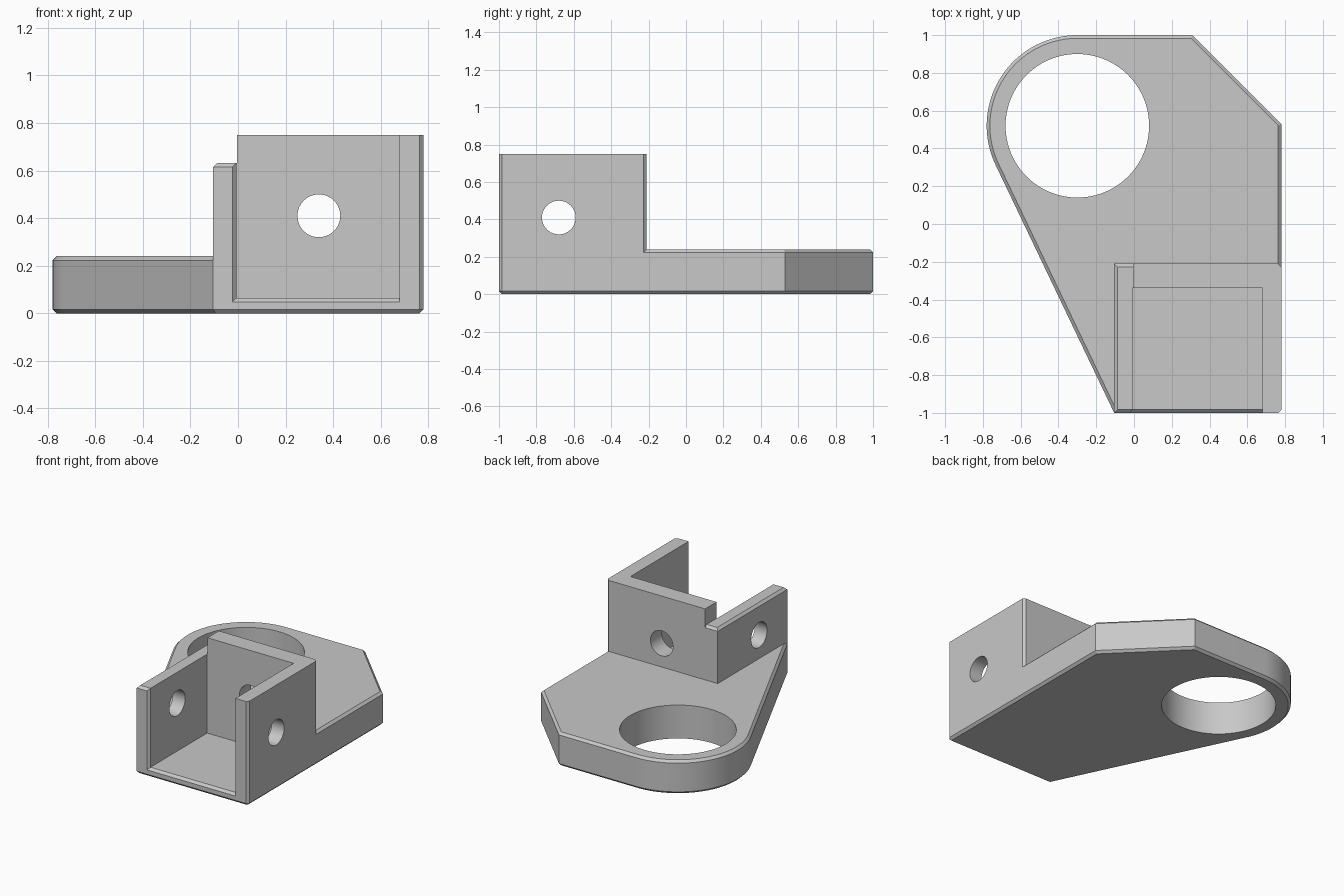
import bpy, bmesh
from math import sin, cos, acos, atan2, hypot, pi
from mathutils import Matrix, Vector

if "Cube" in bpy.data.objects:
    bpy.data.objects.remove(bpy.data.objects["Cube"], do_unlink=True)

grey = bpy.data.materials.new("plain grey")
grey.use_nodes = True
grey.diffuse_color = (0.58, 0.58, 0.58, 1)
grey.node_tree.nodes["Principled BSDF"].inputs["Base Color"].default_value = grey.diffuse_color

CH = 0.017                                 # chamfer size
LEFT, RIGHT, FRONT, BACK, TOP = -0.105, 0.78, -1.0, -0.21, 0.75
PLATE_TOP, SEAM = 0.24, 0.1


def finish(bm, name):
    bmesh.ops.recalc_face_normals(bm, faces=bm.faces)
    mesh = bpy.data.meshes.new(name)
    bm.to_mesh(mesh)
    bm.free()
    mesh.materials.append(grey)
    obj = bpy.data.objects.new(name, mesh)
    bpy.context.collection.objects.link(obj)
    return obj


def prism(name, outline, z0, z1, chamfer_rule=None):
    """Extrude an outline upward, then chamfer the edges picked by the rule."""
    bm = bmesh.new()
    face = bm.faces.new([bm.verts.new((x, y, z0)) for x, y in outline])
    side = bmesh.ops.extrude_face_region(bm, geom=[face])["geom"]
    for v in side:
        if isinstance(v, bmesh.types.BMVert):
            v.co.z = z1
    bmesh.ops.recalc_face_normals(bm, faces=bm.faces)
    if chamfer_rule:
        edges = [e for e in bm.edges if chamfer_rule(e.verts[0].co, e.verts[1].co)]
        bmesh.ops.bevel(bm, geom=edges, offset=CH, segments=1, affect='EDGES', profile=0.5)
    return finish(bm, name)


def rod(name, centre, radius, length, axis, sides=64):
    bm = bmesh.new()
    turn = Vector((0, 0, 1)).rotation_difference(Vector(axis)).to_matrix().to_4x4()
    bmesh.ops.create_cone(bm, cap_ends=True, segments=sides, radius1=radius, radius2=radius,
                          depth=length, matrix=Matrix.Translation(centre) @ turn)
    return finish(bm, name)


def combine(target, tool, operation):
    tool.hide_render = True
    mod = target.modifiers.new(operation.lower(), 'BOOLEAN')
    mod.operation, mod.solver, mod.object = operation, 'EXACT', tool
    bpy.context.view_layer.objects.active = target
    bpy.ops.object.modifier_apply(modifier=mod.name)
    bpy.data.objects.remove(tool, do_unlink=True)


# Base plate: round lug, tangent flank, clipped rear corner
cx, cy, r = -0.30, 0.52, 0.48
px, py = LEFT - cx, FRONT - cy
end = 2 * pi + atan2(py, px) - acos(r / hypot(px, py))
steps = 40
angles = [pi / 2 + (end - pi / 2) * i / steps for i in range(steps + 1)]
outline = [(cx + r * cos(a), cy + r * sin(a)) for a in angles]
outline += [(LEFT, FRONT), (RIGHT - CH, FRONT), (RIGHT, FRONT + CH), (RIGHT, 0.53), (0.31, 1.0)]
bracket = prism("mounting_bracket", outline, 0, PLATE_TOP,
                lambda a, b: abs(a.z - b.z) < 0.001)

# Tall housing block with chamfered right corners
housing = prism("housing_block",
                [(-0.005, FRONT), (RIGHT - CH, FRONT), (RIGHT, FRONT + CH),
                 (RIGHT, BACK - CH), (RIGHT - CH, BACK), (-0.005, BACK)], SEAM, TOP)
combine(bracket, housing, 'UNION')

# Lower wall on the other side, chamfered around its top
low_top, inner = 0.632, 0.2
wall = prism("low_wall", [(LEFT, FRONT), (inner, FRONT), (inner, BACK), (LEFT, BACK)],
             SEAM, low_top,
             lambda a, b: min(a.z, b.z) > 0.5 and min(a.x, b.x) < inner - 0.01)
combine(bracket, wall, 'UNION')

# Open pocket, then a flared lip along its front edge
x0, x1, floor = -0.007, 0.68, 0.065
pocket = prism("pocket_cutter", [(x0, -1.2), (x1, -1.2), (x1, -0.34), (x0, -0.34)], floor, 1)
combine(bracket, pocket, 'DIFFERENCE')
bm = bmesh.new()
for y, flare in ((FRONT + CH, 0), (FRONT - CH, 2 * CH)):
    for x in (x0 - flare, x1):
        for z in (floor - flare, 1):
            bm.verts.new((x, y, z))
bmesh.ops.convex_hull(bm, input=bm.verts)
combine(bracket, finish(bm, "lip_cutter"), 'DIFFERENCE')

# Large vertical bore and the pin holes through the walls
combine(bracket, rod("bore_cutter", (cx, cy, 0.1), 0.38, 1, (0, 0, 1), 96), 'DIFFERENCE')
combine(bracket, rod("side_hole_cutter", (0.3, -0.68, 0.41), 0.09, 2, (1, 0, 0)), 'DIFFERENCE')
combine(bracket, rod("back_hole_cutter", (0.34, -0.25, 0.41), 0.09, 0.4, (0, 1, 0)), 'DIFFERENCE')

# Smooth curved walls, keep the machined edges crisp
bpy.ops.object.select_all(action='DESELECT')
bracket.select_set(True)
bpy.context.view_layer.objects.active = bracket
bpy.ops.object.shade_smooth_by_angle(angle=pi / 9)
